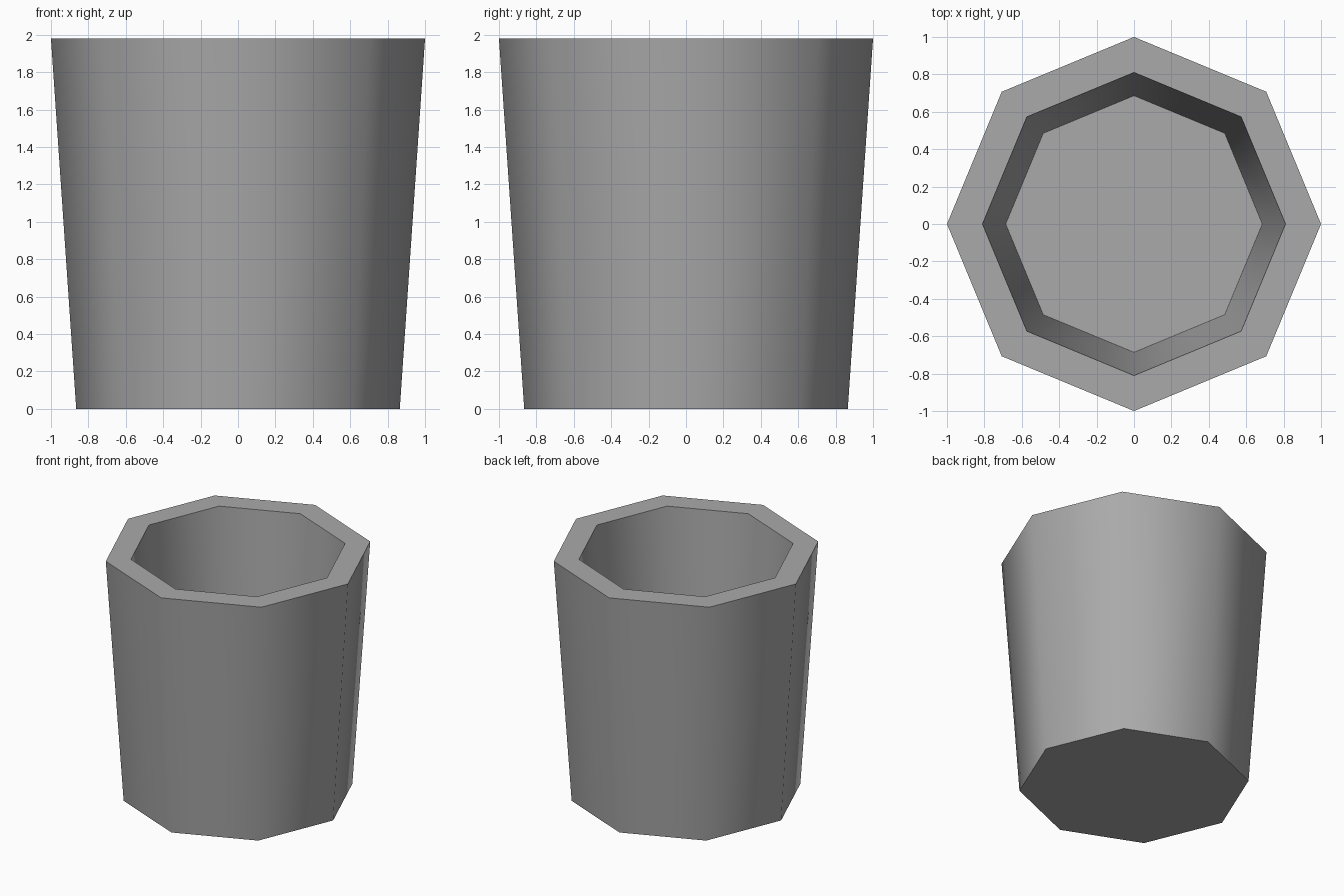
import bpy, bmesh, math
from mathutils import Vector

cube = bpy.data.objects.get("Cube")
if cube:
    bpy.data.objects.remove(cube, do_unlink=True)

SIDES = 8
# Profile from outer base up over the rim and down to the inner floor: radius, height
PROFILE = [(0.865, 0), (1.0, 1.98), (0.81, 1.98), (0.686, 0.175)]

# Plain grey material
grey = bpy.data.materials.new("plain_grey")
grey.use_nodes = True
colour = (0.4, 0.4, 0.4, 1)
grey.diffuse_color = colour
grey.node_tree.nodes["Principled BSDF"].inputs["Base Color"].default_value = colour

# Tapered eight-sided pot: rings joined by walls, closed by base and floor
bm = bmesh.new()
rings = []
for radius, height in PROFILE:
    angles = [math.tau * i / SIDES for i in range(SIDES)]
    rings.append([bm.verts.new(Vector((radius * math.cos(a), radius * math.sin(a), height)))
                  for a in angles])
for low, high in zip(rings, rings[1:]):
    for i in range(SIDES):
        j = (i + 1) % SIDES
        bm.faces.new((low[i], low[j], high[j], high[i]))
bm.faces.new(rings[0][::-1])
bm.faces.new(rings[-1])
bmesh.ops.recalc_face_normals(bm, faces=bm.faces)

mesh = bpy.data.meshes.new("pot")
bm.to_mesh(mesh)
bm.free()
mesh.materials.append(grey)
pot = bpy.data.objects.new("pot", mesh)
bpy.context.collection.objects.link(pot)

# Smooth round the walls, crisp at rim, base and floor
bpy.ops.object.select_all(action="DESELECT")
pot.select_set(True)
bpy.context.view_layer.objects.active = pot
bpy.ops.object.shade_smooth_by_angle(angle=math.radians(60))
